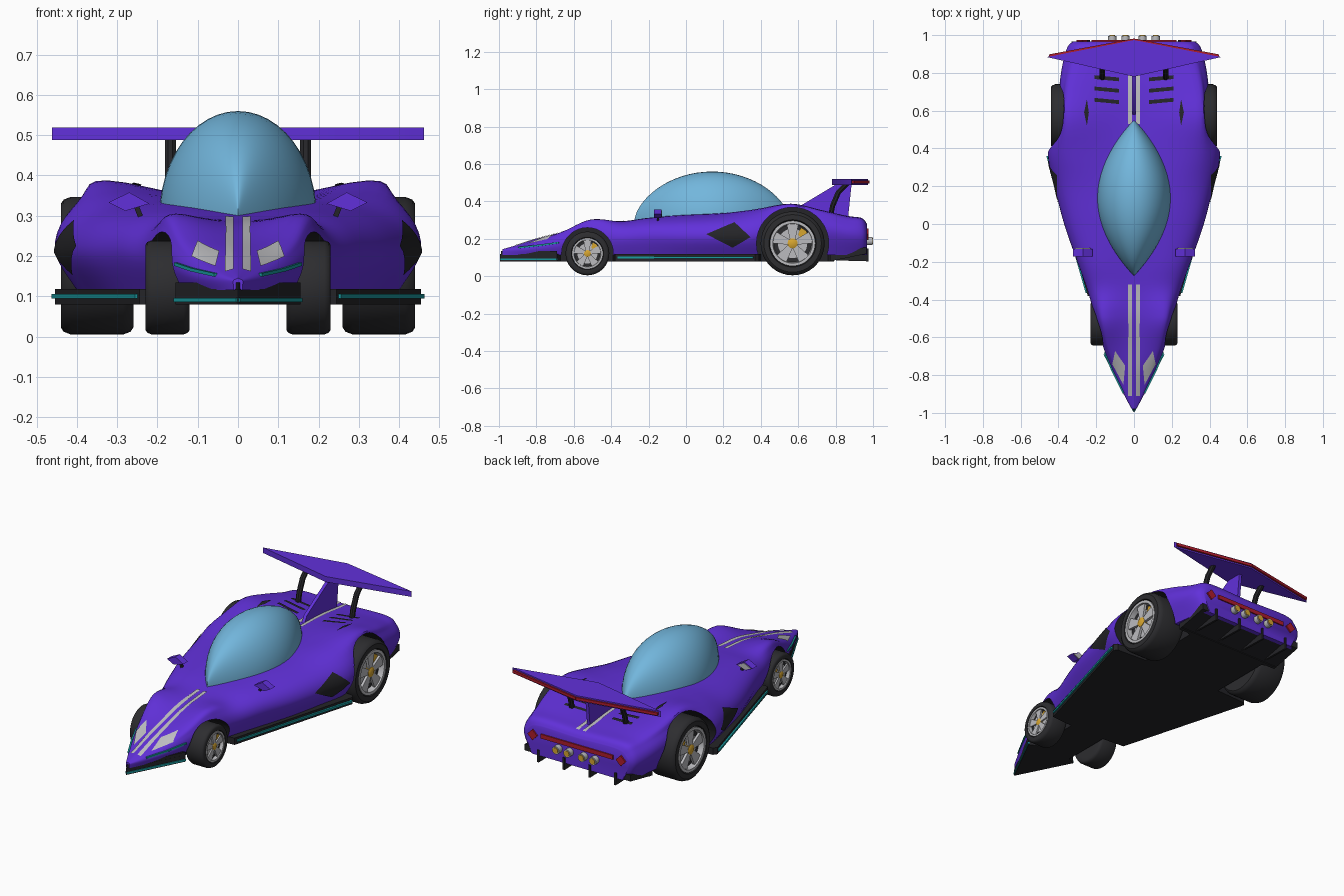
import bpy, bmesh, math
from mathutils import Vector
from mathutils.bvhtree import BVHTree

old = bpy.data.objects.get("Cube")
if old:
    bpy.data.objects.remove(old)


def material(name, r, g, b):
    m = bpy.data.materials.new(name)
    m.use_nodes = True
    m.diffuse_color = (r, g, b, 1)
    m.node_tree.nodes["Principled BSDF"].inputs["Base Color"].default_value = (r, g, b, 1)
    return m


purple = material("purple_paint", .12, .03, .7)
glass = material("blue_glass", .17, .47, .72)
black = material("black_trim", .018, .018, .021)
rubber = material("tyre_rubber", .026, .026, .029)
silver = material("silver_metal", .5, .5, .52)
white = material("pale_stripe", .52, .52, .54)
gold = material("gold_metal", .68, .38, .03)
cyan = material("cyan_trim", .01, .33, .35)
red = material("red_light", .42, .012, .025)

SIDES = ((1, "left"), (-1, "right"))


def finish(name, bm, *mats):
    mesh = bpy.data.meshes.new(name)
    bm.to_mesh(mesh)
    bm.free()
    for m in mats:
        mesh.materials.append(m)
    obj = bpy.data.objects.new(name, mesh)
    bpy.context.collection.objects.link(obj)
    return obj


def loft(name, rings, *mats, caps=True):
    """Skin a series of closed rings."""
    bm = bmesh.new()
    rows = [[bm.verts.new(p) for p in ring] for ring in rings]
    n = len(rows[0])
    for a, b in zip(rows, rows[1:]):
        for j in range(n):
            k = (j + 1) % n
            bm.faces.new((a[j], a[k], b[k], b[j]))
    if caps:
        bm.faces.new(rows[0])
        bm.faces.new(rows[-1])
    bmesh.ops.recalc_face_normals(bm, faces=bm.faces)
    return finish(name, bm, *mats)


def prism(name, pts, axis, lo, hi, mat):
    """Extrude a flat outline along x, y or z."""
    place = (lambda a, b, c: (c, a, b), lambda a, b, c: (a, c, b), lambda a, b, c: (a, b, c))[axis]
    return loft(name, [[place(a, b, c) for a, b in pts] for c in (lo, hi)], mat)


def rod(name, pts, r, mat, segs=4):
    pts = [Vector(p) for p in pts]
    q = (pts[-1] - pts[0]).to_track_quat('Z', 'Y')
    ring = [q @ Vector((r * math.cos(t), r * math.sin(t), 0))
            for t in (math.tau * (i + .5) / segs for i in range(segs))]
    return loft(name, [[p + o for o in ring] for p in pts], mat)


def lathe(name, profile, centre, mat, caps=True, segs=36):
    """Turn (x, radius) pairs about an axle along x."""
    cy, cz = centre
    angles = [math.tau * i / segs for i in range(segs)]
    return loft(name, [[(x, cy + r * math.cos(t), cz + r * math.sin(t)) for t in angles]
                       for x, r in profile], mat, caps=caps)


def spline(pts, n):
    p = [Vector(v) for v in pts]
    p = [p[0]] + p + [p[-1]]
    out = []
    for a, b, c, d in zip(p, p[1:], p[2:], p[3:]):
        for i in range(n):
            t = i / n
            out.append(b + (c - a) * t / 2 + (a * 2 - b * 5 + c * 4 - d) * t * t / 2
                       + (b * 3 - a - c * 3 + d) * t ** 3 / 2)
    return out + [p[-1]]


# Body shell: y, centre height, fender x, fender height, half width, waist height
sections = [
    (-.98, .145, .005, .143, .012, .135), (-.9, .168, .03, .162, .055, .14),
    (-.78, .205, .075, .192, .112, .15), (-.66, .235, .12, .238, .16, .17),
    (-.54, .265, .145, .295, .195, .2), (-.46, .28, .155, .305, .215, .2),
    (-.34, .292, .15, .292, .25, .2), (-.2, .31, .17, .31, .3, .21),
    (0, .33, .2, .325, .37, .21), (.2, .335, .25, .335, .42, .21),
    (.38, .335, .3, .36, .455, .215), (.56, .335, .325, .388, .4, .25),
    (.72, .33, .315, .355, .395, .24), (.86, .315, .28, .322, .375, .22),
    (.94, .305, .26, .31, .35, .21), (.967, .275, .23, .28, .32, .21)]
BELLY = .115
chains = []
for y, zc, xf, zf, w, zw in sections:
    half = [(xf, y, zf), (xf + (w - xf) * .75, y, zw + (zf - zw) * .66),
            (w, y, zw), (w * .88, y, BELLY)]
    left = [(-a, b, c) for a, b, c in reversed(half)]
    chains.append(spline(left + [(0, y, zc)] + half, 5))
columns = [spline(col, 5) for col in zip(*chains)]
body = loft("body_shell", list(zip(*columns)), purple, black)
shape = bmesh.new()
shape.from_mesh(body.data)
surface = BVHTree.FromBMesh(shape)
shape.free()


def patch(name, corners, mat, side=1, axis='z', n=10, lift=.004):
    """Thin plate draped on the body; corners are (x, y) from above or (y, z) from the side."""
    a, b, c, d = [Vector(p) for p in corners]
    way = Vector((0, 0, -1)) if axis == 'z' else Vector((-side, 0, 0))
    bm = bmesh.new()
    grid = []
    for i in range(n + 1):
        row = []
        for j in range(n + 1):
            p = a.lerp(b, i / n).lerp(d.lerp(c, i / n), j / n)
            start = Vector((side * p.x, p.y, 1)) if axis == 'z' else Vector((side, p.x, p.y))
            hit, normal = surface.ray_cast(start, way)[:2]
            if hit is None:
                hit, normal = surface.find_nearest(start)[:2]
            row.append(bm.verts.new(hit + normal * lift))
        grid.append(row)
    for r, s in zip(grid, grid[1:]):
        for j in range(n):
            f = bm.faces.new((r[j], r[j + 1], s[j + 1], s[j]))
            f.normal_update()
            if f.normal.dot(way) > 0:
                f.normal_flip()
    return finish(name, bm, mat)


def rectangle(x0, x1, y0, y1):
    return [(x0, y0), (x1, y0), (x1, y1), (x0, y1)]


# Wheel wells cut out of the shell
def cut_well(side, inner, centre, radius):
    cutter = lathe("well_cutter", [(side * inner, radius), (side * .7, radius)], centre, purple)
    cutter.data.materials.append(black)
    for f in cutter.data.polygons:
        f.material_index = 1
    cutter.hide_render = True
    mod = body.modifiers.new("well", 'BOOLEAN')
    mod.operation, mod.solver, mod.object = 'DIFFERENCE', 'EXACT', cutter
    bpy.context.view_layer.objects.active = body
    bpy.ops.object.modifier_apply(modifier=mod.name)
    bpy.data.objects.remove(cutter)


# Wheel with tyre, rim, five spokes, hub and caliper
def wheel(label, side, inner, outer, centre, R):
    def prof(*pairs):
        return [(side * (inner + (outer - inner) * t), R * r) for t, r in pairs]

    def polar(r, t):
        return (centre[0] + R * r * math.cos(t), centre[1] + R * r * math.sin(t))

    lathe(label + "_tyre", prof((0, .7), (0, .9), (.04, .96), (.14, 1), (.86, 1), (.96, .96),
                                (1, .9), (1, .74), (.8, .68)), centre, rubber)
    lathe(label + "_rim", prof((.82, .7), (.99, .71), (.99, .62), (.82, .59)), centre, silver, False)
    lathe(label + "_brake_disc", prof((.78, .46), (.83, .46)), centre, silver)
    lathe(label + "_hub", prof((.8, .16), (.95, .16), (.98, .1)), centre, gold, segs=12)
    lo, hi = [x for x, r in prof((.86, 0), (.94, 0))]
    for i in range(5):
        t = math.pi / 2 + math.tau * i / 5
        prism(label + "_spoke", [polar(.12, t - .7), polar(.64, t - .3),
                                 polar(.64, t + .3), polar(.12, t + .7)], 0, lo, hi, silver)
    lo, hi = [x for x, r in prof((.81, 0), (.87, 0))]
    prism(label + "_caliper", [polar(.32, .5), polar(.56, .4), polar(.58, .75),
                               polar(.56, 1.1), polar(.32, 1)], 0, lo, hi, gold)


for s, tag in SIDES:
    cut_well(s, .11, (-.527, .122), .138)
    cut_well(s, .25, (.57, .176), .193)
    wheel("front_wheel_" + tag, s, .12, .23, (-.527, .122), .117)
    wheel("rear_wheel_" + tag, s, .26, .44, (.57, .176), .171)

# Canopy bubble, pointed at both ends
rings = []
for i in range(33):
    u = math.sin(math.pi * (i / 32 - .5)) * .999
    k = 1 - u * u
    rings.append([(.195 * k * math.cos(t), .14 + .415 * u, .3 + .26 * k ** .62 * math.sin(t))
                  for t in (math.pi * j / 24 for j in range(25))])
loft("canopy", rings, glass)

# Floor, nose splitter and diffuser
half = [(.155, -.69), (.11, -.67), (.11, -.39), (.245, -.38), (.455, .37),
        (.44, .39), (.25, .4), (.25, .76), (.33, .79)]
prism("floor", [(0, -.995)] + half + [(-x, y) for x, y in reversed(half)], 2, .08, .118, black)
prism("nose_splitter", [(0, -.99), (.155, -.69), (-.155, -.69)], 2, .085, .134, black)
prism("diffuser", [(.77, .08), (.77, .13), (.965, .155), (.965, .12)], 0, -.33, .33, black)
for x in (-.24, -.08, .08, .24):
    prism("diffuser_fin", [(.8, .085), (.975, .15), (.975, .08)], 0, x - .006, x + .006, black)

# Hood and rear deck stripes, lights, vents and trim on both sides
for s, tag in SIDES:
    patch("hood_stripe_" + tag, rectangle(.011, .031, -.91, -.32), white, s, n=24)
    patch("deck_stripe_" + tag, rectangle(.011, .031, .53, .935), white, s, n=16)
    patch("headlight_" + tag, [(.1, -.67), (.113, -.74), (.055, -.85), (.046, -.75)], white, s)
    patch("side_intake_" + tag, [(.11, .225), (.26, .287), (.345, .21), (.25, .155)], black, s, 'x')
    patch("fender_scoop_" + tag, [(.25, .52), (.265, .59), (.25, .66), (.24, .59)], black, s)
    for y in (.655, .715, .775):
        patch("deck_vent_" + tag, [(.08, y - .02), (.21, y - .008), (.21, y + .012), (.08, y)], black, s)
    rod("skirt_trim_" + tag, [(s * .25, -.365, .1), (s * .458, .36, .1)], .008, cyan)
    rod("splitter_trim_" + tag, [(0, -.992, .091), (s * .156, -.69, .091)], .007, cyan)
    rod("nose_trim_" + tag, [(s * .056, -.895, .153), (s * .114, -.78, .166),
                             (s * .155, -.68, .18)], .006, cyan)

    # Door mirrors
    rim = [(s * .22, .33), (s * .27, .358), (s * .322, .333), (s * .28, .312)]
    prism("mirror_" + tag, rim, 1, -.172, -.132, purple)
    inset = [(s * .271 + (x - s * .271) * .8, .333 + (z - .333) * .8) for x, z in rim]
    prism("mirror_glass_" + tag, inset, 1, -.133, -.128, silver)
    rod("mirror_stem_" + tag, [(s * .235, -.15, .28), (s * .255, -.15, .33)], .009, black)

    # Wing struts, tail lights and exhausts
    rod("wing_strut_" + tag, [(s * .168, .77, .31), (s * .168, .785, .38),
                              (s * .168, .815, .45), (s * .168, .86, .495)], .015, black, 8)
    rod("wing_light_" + tag, [(0, .974, .504), (s * .45, .89, .504)], .011, red)
    prism("tail_diamond_" + tag, [(s * .245, .225), (s * .275, .255), (s * .305, .225),
                                  (s * .275, .195)], 1, .94, .975, red)
    for x in (.045, .115):
        spot = Vector((s * x, .94, .188))
        out = Vector((0, .056, 0))
        rod("exhaust_" + tag, [spot, spot + out], .022, silver, 16)
        rod("exhaust_core_" + tag, [spot + out, spot + out * 1.07], .016, gold, 16)

prism("tail_bar", rectangle(-.225, .225, .218, .242), 1, .95, .974, red)

# Rear wing and its centre fin
wing = prism("rear_wing", [(0, .78), (.462, .884), (0, .974), (-.462, .884)], 2, .488, .519, purple)
prism("wing_fin", [(.57, .32), (.6, .37), (.8, .49), (.885, .49), (.865, .3)], 0, -.009, .009, purple)

# Smooth shading that keeps hard edges
for obj in bpy.context.view_layer.objects:
    obj.select_set(obj.type == 'MESH')
bpy.context.view_layer.objects.active = body
bpy.ops.object.shade_smooth_by_angle(angle=math.radians(35))
